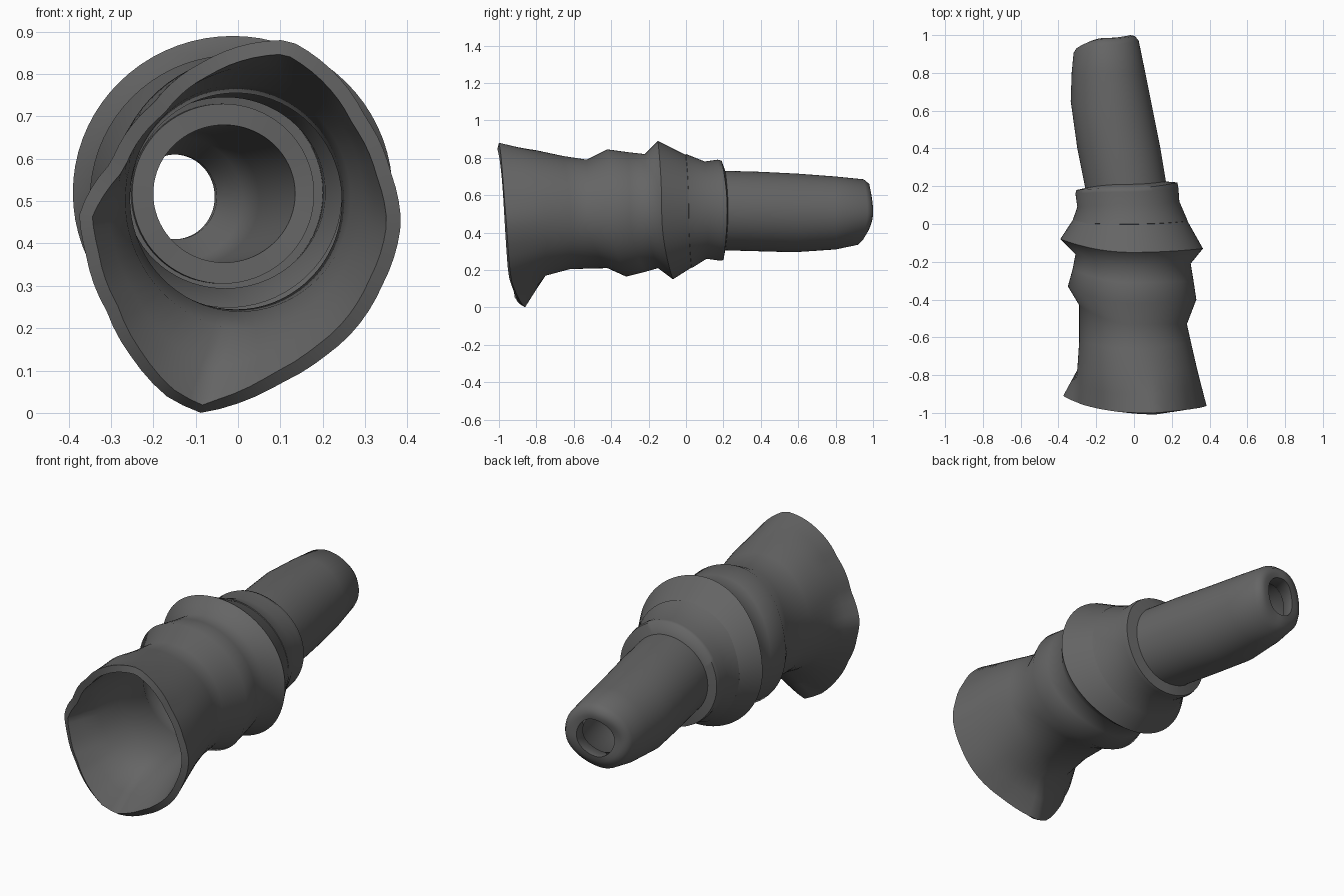
import bpy, math

SIDES = 72
WALL = 0.035
ANGLES = [2 * math.pi * i / SIDES for i in range(SIDES)]

gray = bpy.data.materials.new("dark gray")
gray.diffuse_color = (0.13, 0.13, 0.13, 1)


def ring(xl, yl, xr, yr, zt, yt, zb, yb):
    """Tilted ellipse through its left, right, top and bottom points."""
    pts = []
    for a in ANGLES:
        c, s = math.cos(a), math.sin(a)
        y = (yr if c > 0 else yl) * c * c + (yt if s > 0 else yb) * s * s
        pts.append(((xl + xr) / 2 + (xr - xl) / 2 * c, y,
                    (zt + zb) / 2 + (zt - zb) / 2 * s))
    return pts


def polar_ring(outline, cz=0.5):
    """Closed irregular outline resampled at the common angles."""
    keys = sorted((math.atan2(z - cz, x) % (2 * math.pi),
                   math.hypot(x, z - cz), y) for x, y, z in outline)
    first, last = keys[0], keys[-1]
    keys = ([(last[0] - 2 * math.pi, *last[1:])] + keys
            + [(first[0] + 2 * math.pi, *first[1:])])
    pts = []
    for a in ANGLES:
        for p, q in zip(keys, keys[1:]):
            if p[0] <= a <= q[0]:
                t = (a - p[0]) / (q[0] - p[0])
                r, y = p[1] + t * (q[1] - p[1]), p[2] + t * (q[2] - p[2])
                pts.append((r * math.cos(a), y, cz + r * math.sin(a)))
                break
    return pts


def blend(a, b, t):
    return [tuple(u + t * (v - u) for u, v in zip(p, q)) for p, q in zip(a, b)]


def loft(name, rings, closed=False, wall=0):
    verts = [p for r in rings for p in r]
    n = len(rings)
    faces = []
    for k in range(n if closed else n - 1):
        a, b = k * SIDES, (k + 1) % n * SIDES
        for i in range(SIDES):
            j = (i + 1) % SIDES
            faces.append((a + i, b + i, b + j, a + j))
    mesh = bpy.data.meshes.new(name)
    mesh.from_pydata(verts, [], faces)
    mesh.materials.append(gray)
    obj = bpy.data.objects.new(name, mesh)
    bpy.context.collection.objects.link(obj)
    bpy.ops.object.select_all(action='DESELECT')
    obj.select_set(True)
    bpy.context.view_layer.objects.active = obj
    if wall:
        mod = obj.modifiers.new("wall", 'SOLIDIFY')
        mod.thickness = wall
        mod.offset = -1
        bpy.ops.object.modifier_apply(modifier=mod.name)
    bpy.ops.object.shade_smooth_by_angle(angle=math.radians(60))
    return obj


# Flared, pointed mouth rim
rim = polar_ring([
    (0.385, -0.96, 0.45), (0.36, -0.97, 0.57), (0.30, -0.98, 0.70),
    (0.21, -0.99, 0.82), (0.12, -1.0, 0.88), (0.02, -1.0, 0.87),
    (-0.08, -0.995, 0.83), (-0.20, -0.975, 0.73), (-0.30, -0.945, 0.59),
    (-0.375, -0.91, 0.47), (-0.36, -0.91, 0.38), (-0.31, -0.91, 0.24),
    (-0.25, -0.905, 0.13), (-0.17, -0.89, 0.04), (-0.09, -0.86, 0.0),
    (0.02, -0.885, 0.03), (0.10, -0.905, 0.07), (0.20, -0.93, 0.13),
    (0.27, -0.94, 0.19), (0.34, -0.95, 0.30)])

# Folded sleeve with two ridges
folds = [ring(*r) for r in [
    (-.30, -.77, .33, -.75, .84, -.80, .17, -.75),
    (-.29, -.62, .30, -.62, .81, -.66, .205, -.62),
    (-.29, -.43, .28, -.53, .79, -.53, .21, -.42),
    (-.35, -.33, .33, -.40, .845, -.42, .165, -.32),
    (-.325, -.24, .315, -.30, .83, -.31, .19, -.22),
    (-.31, -.16, .30, -.21, .82, -.22, .21, -.15),
    (-.39, -.08, .365, -.13, .89, -.15, .15, -.07),
    (-.325, .02, .275, .03, .81, .01, .22, .04)]]
loft("folded_sleeve", [rim, blend(rim, folds[0], 0.5)] + folds, wall=WALL)

# Cuff band that grips the tube
loft("cuff_band", [ring(*r) for r in [
    (-.33, .005, .285, .015, .82, .0, .21, .03),
    (-.30, .09, .24, .12, .78, .10, .26, .11),
    (-.31, .16, .235, .19, .79, .17, .25, .18),
    (-.305, .18, .23, .22, .785, .19, .253, .20),
    (-.26, .19, .17, .225, .73, .21, .305, .21)]], wall=WALL)

# Hollow bent tube with a rounded, pierced end
loft("tube", [ring(*r) for r in [
    (-.25, .14, .18, .17, .73, .15, .305, .15),
    (-.26, .20, .17, .22, .73, .22, .305, .22),
    (-.30, .40, .14, .40, .725, .40, .30, .40),
    (-.335, .65, .10, .60, .715, .60, .295, .58),
    (-.33, .80, .06, .80, .70, .80, .31, .80),
    (-.32, .905, .025, .97, .685, .95, .335, .92),
    (-.305, .93, .005, .995, .66, .98, .36, .945),
    (-.28, .94, -.02, 1.0, .63, .985, .385, .96),
    (-.245, .945, -.055, .99, .61, .98, .41, .965),
    (-.245, .88, -.05, .93, .61, .90, .41, .90),
    (-.28, .85, .01, .88, .65, .86, .36, .86),
    (-.285, .60, .05, .60, .665, .60, .345, .60),
    (-.20, .14, .135, .17, .68, .15, .355, .15)]], closed=True)
